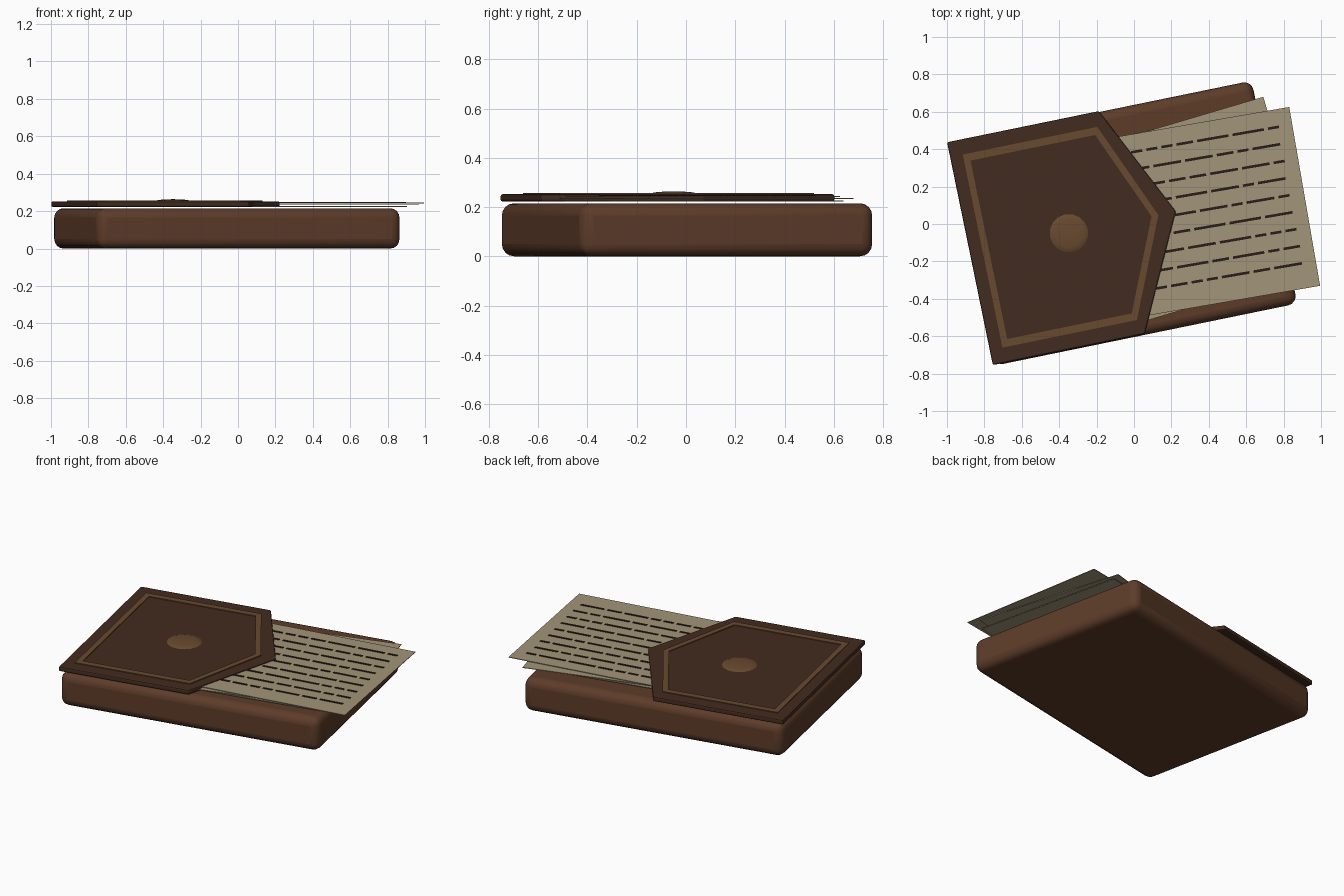
import bpy, bmesh, math, random
from mathutils import Matrix

if "Cube" in bpy.data.objects:
    bpy.data.objects.remove(bpy.data.objects["Cube"])

random.seed(4)
TILT = math.radians(11.6)


def material(name, rgb):
    m = bpy.data.materials.new(name)
    m.diffuse_color = (*rgb, 1)
    m.use_nodes = True
    m.node_tree.nodes["Principled BSDF"].inputs["Base Color"].default_value = m.diffuse_color
    return m


leather = material("leather", (0.11, 0.045, 0.022))
dark_leather = material("dark_leather", (0.055, 0.025, 0.014))
tan = material("tan", (0.14, 0.068, 0.028))
parchment = material("parchment", (0.36, 0.30, 0.19))
ink = material("ink", (0.022, 0.012, 0.01))


def finish(name, bm, mat, angle=TILT, loc=(0, 0, 0), bevel=0, segments=3):
    bmesh.ops.recalc_face_normals(bm, faces=bm.faces)
    me = bpy.data.meshes.new(name)
    bm.to_mesh(me)
    bm.free()
    me.materials.append(mat)
    ob = bpy.data.objects.new(name, me)
    bpy.context.collection.objects.link(ob)
    ob.location = loc
    ob.rotation_euler.z = angle
    if bevel:
        b = ob.modifiers.new("bevel", 'BEVEL')
        b.width, b.segments = bevel, segments
    return ob


def add_box(bm, x0, x1, y0, y1, z0, z1):
    m = (Matrix.Translation(((x0 + x1) / 2, (y0 + y1) / 2, (z0 + z1) / 2))
         @ Matrix.Diagonal((x1 - x0, y1 - y0, z1 - z0, 1)))
    bmesh.ops.create_cube(bm, size=1, matrix=m)


def pentagon(left, shoulder, tip, half, mid=0.021):
    return [(left, mid - half), (shoulder, mid - half), (tip, mid),
            (shoulder, mid + half), (left, mid + half)]


def smooth(ob):
    bpy.ops.object.select_all(action='DESELECT')
    bpy.context.view_layer.objects.active = ob
    ob.select_set(True)
    bpy.ops.object.shade_smooth_by_angle(angle=math.radians(40))


# Satchel body
bm = bmesh.new()
add_box(bm, -0.885, 0.77, -0.592, 0.624, 0, 0.215)
smooth(finish("satchel_body", bm, leather, bevel=0.05, segments=4))

# Pointed flap
bm = bmesh.new()
face = bm.faces.new([bm.verts.new((x, y, 0.222)) for x, y in pentagon(-0.891, -0.062, 0.233, 0.608)])
ext = bmesh.ops.extrude_face_region(bm, geom=[face])
for v in ext["geom"]:
    if isinstance(v, bmesh.types.BMVert):
        v.co.z = 0.252
finish("flap", bm, dark_leather, bevel=0.008, segments=2)

# Trim band on the flap
bm = bmesh.new()
rings = [[bm.verts.new((x, y, z)) for x, y in pts]
         for pts in (pentagon(-0.822, -0.088, 0.137, 0.527), pentagon(-0.788, -0.108, 0.1, 0.487))
         for z in (0.25, 0.257)]
for a, b in ((0, 1), (1, 3), (3, 2), (2, 0)):
    for i in range(5):
        j = (i + 1) % 5
        bm.faces.new((rings[a][i], rings[a][j], rings[b][j], rings[b][i]))
finish("flap_trim", bm, tan)

# Domed clasp button
bm = bmesh.new()
bmesh.ops.create_uvsphere(bm, u_segments=16, v_segments=8, radius=0.105,
                          matrix=Matrix.Diagonal((1, 1, 0.12, 1)))
smooth(finish("clasp_button", bm, tan, loc=(-0.348, -0.05, 0.251)))

# Loose sheets: middle of right edge, height, angle
for i, (x, y, z, deg) in enumerate([(0.797, 0.167, 0.222, 12.8),
                                    (0.829, 0.215, 0.232, 16.5),
                                    (0.9125, 0.1475, 0.241, 9.8)]):
    bm = bmesh.new()
    add_box(bm, -1.25, 0, -0.485, 0.485, 0, 0.004)
    finish(f"paper_sheet_{i + 1}", bm, parchment, math.radians(deg), (x, y, z))

# Rows of ink dashes on the top sheet
bm = bmesh.new()
for row in range(9):
    t = 0.39 - row * 0.0925
    x = -random.uniform(0.065, 0.095)
    while x > -0.95:
        length = random.choice((0.06, 0.09, 0.15, 0.17))
        add_box(bm, x - length, x, t - 0.007, t + 0.007, 0, 0.004)
        x -= length + 0.022
finish("ink_lines", bm, ink, math.radians(9.8), (0.9125, 0.1475, 0.2445))
